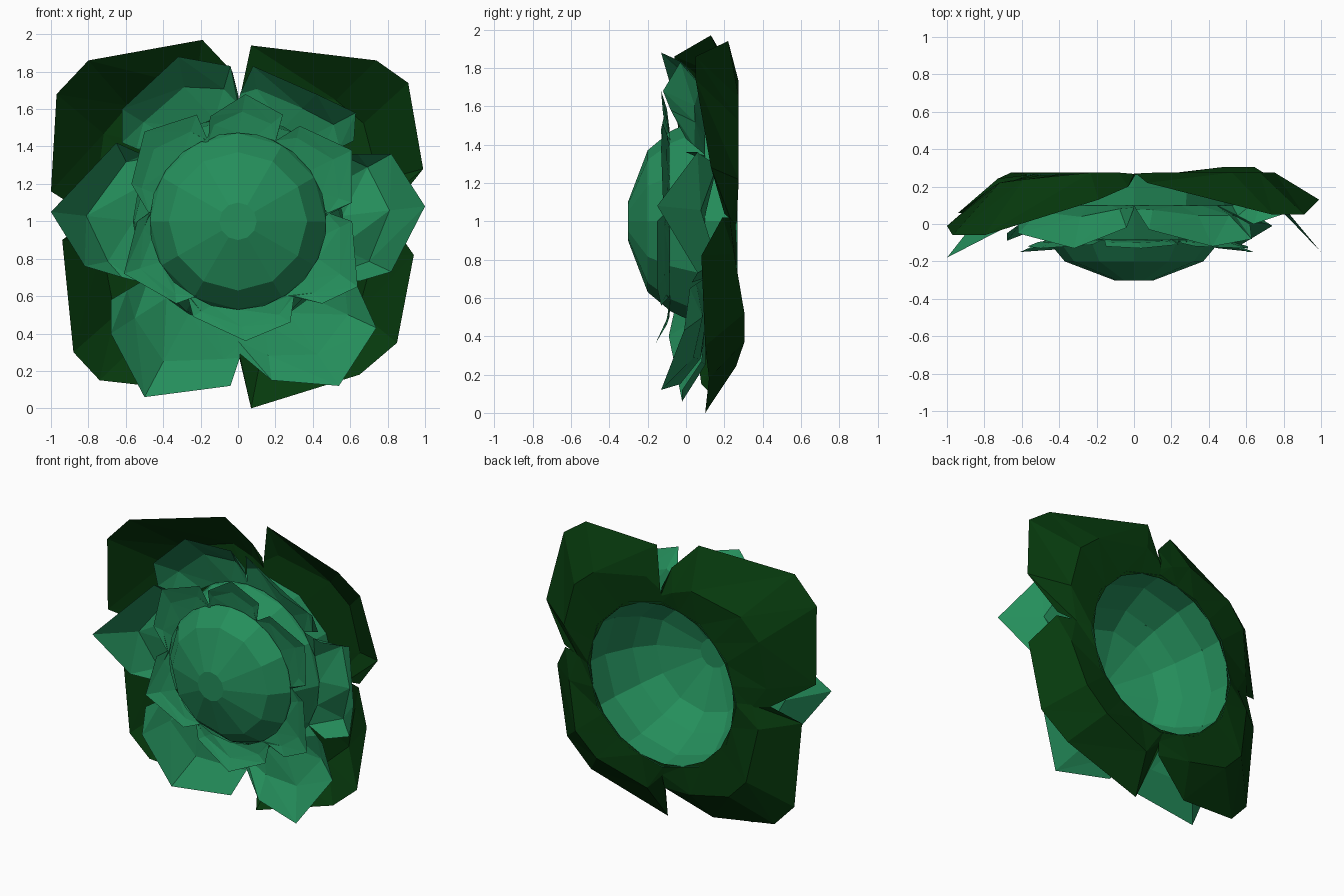
import bpy
from math import sin, cos, pi, radians
from mathutils import Vector


def material(name, rgb):
    m = bpy.data.materials.new(name)
    m.diffuse_color = (*rgb, 1)
    return m


LIGHT = material("petal_green", (0.018, 0.27, 0.105))
DARK = material("leaf_green", (0.002, 0.042, 0.004))


def add_mesh(name, verts, faces, mat):
    me = bpy.data.meshes.new(name)
    me.from_pydata(verts, [], faces)
    me.materials.append(mat)
    ob = bpy.data.objects.new(name, me)
    bpy.context.collection.objects.link(ob)


def ring_point(r, y, deg):
    return Vector((r * cos(radians(deg)), y, 1 + r * sin(radians(deg))))


def petal(name, r, y, a0, a1, edge, bulge, mat, mid=0.55, cap=1.0):
    """Folded sheet from an arc on the bud out to a free edge (x, y, z)."""
    n = len(edge)
    inner, middle, outer = [], [], [Vector(p) for p in edge]
    for i in range(n):
        t = i / (n - 1)
        p = ring_point(r, y, a0 + (a1 - a0) * t)
        q = p.lerp(outer[i], mid)
        q.y = min(q.y + bulge * sin(pi * t), cap)
        inner.append(p)
        middle.append(q)
    faces = []
    for row in (0, n):
        for i in range(row, row + n - 1):
            a, b, c, d = i, i + n, i + n + 1, i + 1
            faces += [(a, b, c), (a, c, d)]
    add_mesh(name, inner + middle + outer, faces, mat)


# Bud: twelve-sided hollow dome, open at the back
profile = [(0.1, -0.303), (0.37, -0.2), (0.47, -0.08), (0.555, 0.1), (0.575, 0.268)]
N = 12
verts = [ring_point(r, y, 30 * k) for r, y in profile for k in range(N)]
faces = [tuple(range(N))]
for j in range(len(profile) - 1):
    for k in range(N):
        k2 = (k + 1) % N
        faces.append((j * N + k, (j + 1) * N + k, (j + 1) * N + k2, j * N + k2))
add_mesh("bud", verts, faces, LIGHT)

# Inner ring: six short petals lying nearly flat
inner_petals = {
    "top": (65, 115, [(0.2, -0.08, 1.42), (0.24, -0.11, 1.57), (0.04, -0.13, 1.68),
                      (-0.15, -0.12, 1.56), (-0.16, -0.08, 1.42)]),
    "upper_left": (112, 178, [(-0.16, -0.08, 1.43), (-0.22, -0.11, 1.57), (-0.5, -0.13, 1.48),
                              (-0.57, -0.12, 1.2), (-0.47, -0.1, 1.03)]),
    "lower_left": (175, 240, [(-0.47, -0.1, 1.05), (-0.54, -0.13, 1.0), (-0.61, -0.15, 0.72),
                              (-0.33, -0.13, 0.56), (-0.22, -0.1, 0.6)]),
    "bottom": (235, 305, [(-0.27, -0.08, 0.6), (-0.24, -0.1, 0.49), (0.04, -0.16, 0.36),
                          (0.28, -0.1, 0.46), (0.3, -0.08, 0.6)]),
    "lower_right": (302, 368, [(0.3, -0.1, 0.6), (0.45, -0.13, 0.56), (0.64, -0.15, 0.65),
                               (0.61, -0.15, 1.0), (0.47, -0.1, 1.05)]),
    "upper_right": (2, 68, [(0.47, -0.1, 1.04), (0.61, -0.12, 1.1), (0.61, -0.13, 1.38),
                            (0.33, -0.12, 1.51), (0.2, -0.09, 1.43)]),
}
for side, (a0, a1, edge) in inner_petals.items():
    petal("inner_petal_" + side, 0.472, -0.085, a0, a1, edge, 0.01, LIGHT)

# Outer ring: six large petals with lips curling forward
outer_petals = {
    "right": (-32, 38, [(0.65, 0.03, 0.68), (0.82, 0.06, 0.73), (1.0, -0.15, 1.08),
                        (0.82, 0.06, 1.36), (0.64, 0.0, 1.36)]),
    "upper_right": (38, 90, [(0.62, 0.0, 1.43), (0.63, -0.08, 1.58), (0.42, -0.12, 1.68),
                             (0.08, -0.03, 1.83), (0.01, 0.08, 1.68)]),
    "upper_left": (90, 142, [(0.0, 0.08, 1.68), (-0.04, -0.02, 1.83), (-0.32, -0.13, 1.88),
                             (-0.62, -0.05, 1.6), (-0.62, 0.0, 1.42)]),
    "left": (142, 218, [(-0.55, 0.1, 1.36), (-0.65, 0.0, 1.42), (-1.0, -0.18, 1.05),
                        (-0.82, -0.02, 0.76), (-0.62, 0.1, 0.7)]),
    "lower_left": (212, 272, [(-0.68, -0.05, 0.58), (-0.68, -0.09, 0.4), (-0.5, -0.02, 0.06),
                              (-0.04, -0.02, 0.12), (0.01, 0.08, 0.27)]),
    "lower_right": (270, 328, [(0.0, 0.08, 0.3), (0.18, -0.03, 0.15), (0.54, -0.13, 0.12),
                               (0.74, -0.01, 0.43), (0.64, 0.02, 0.65)]),
}
for side, (a0, a1, edge) in outer_petals.items():
    bulge = 0.12 if side in ("left", "right") else 0.07
    petal("outer_petal_" + side, 0.56, 0.1, a0, a1, edge, bulge, LIGHT, 0.57)

# Back: four broad dark leaves, humped to the rear
leaves = {
    "upper_right": (-2, 92, [(0.8, 0.2, 1.04), (0.99, 0.13, 1.28), (0.91, 0.05, 1.74),
                             (0.74, 0.05, 1.86), (0.07, 0.22, 1.94), (0.01, 0.27, 1.66)]),
    "upper_left": (88, 182, [(0.0, 0.27, 1.68), (-0.03, 0.2, 1.8), (-0.19, 0.13, 1.97),
                             (-0.8, -0.06, 1.86), (-0.97, -0.06, 1.68), (-1.0, -0.01, 1.16),
                             (-0.78, 0.18, 1.02)]),
    "lower_left": (178, 272, [(-0.78, 0.18, 1.02), (-0.94, 0.06, 0.9), (-0.88, 0.06, 0.3),
                              (-0.74, 0.08, 0.15), (-0.3, 0.13, 0.1), (0.0, 0.24, 0.27)]),
    "lower_right": (268, 362, [(0.0, 0.24, 0.3), (0.07, 0.1, 0.0), (0.65, 0.12, 0.18),
                               (0.85, 0.1, 0.35), (0.94, 0.08, 0.82), (0.8, 0.19, 1.02)]),
}
for side, (a0, a1, edge) in leaves.items():
    cap = 0.305 if side == "lower_right" else 0.275
    petal("back_leaf_" + side, 0.556, 0.264, a0, a1, edge, 0.13, DARK, 0.48, cap)
